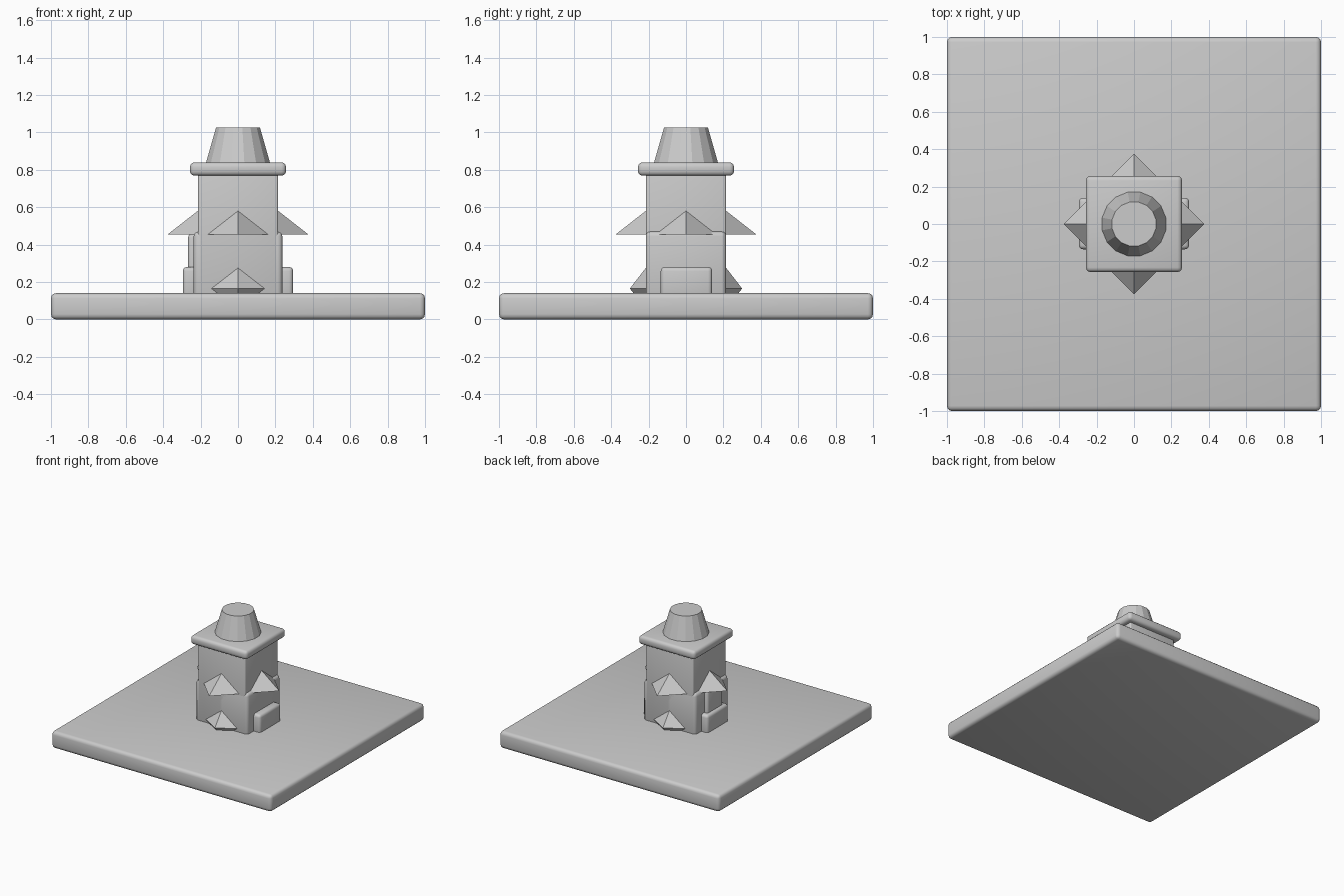
import bpy, bmesh, math
from mathutils import Matrix

if "Cube" in bpy.data.objects:
    bpy.data.objects.remove(bpy.data.objects["Cube"])


def finish(name, bm, smooth=False):
    mesh = bpy.data.meshes.new(name)
    bmesh.ops.recalc_face_normals(bm, faces=bm.faces)
    bm.to_mesh(mesh)
    bm.free()
    obj = bpy.data.objects.new(name, mesh)
    bpy.context.collection.objects.link(obj)
    if smooth:
        bpy.ops.object.select_all(action='DESELECT')
        obj.select_set(True)
        bpy.context.view_layer.objects.active = obj
        bpy.ops.object.shade_smooth_by_angle(angle=math.radians(35))
    return obj


def rounded_box(name, x, y, z, bevel):
    """Box spanning the (min, max) ranges with rounded edges."""
    bm = bmesh.new()
    bmesh.ops.create_cube(bm, size=1)
    for v in bm.verts:
        v.co = [sum(r) / 2 + c * (r[1] - r[0]) for c, r in zip(v.co, (x, y, z))]
    bmesh.ops.bevel(bm, geom=bm.edges[:], offset=bevel, segments=3,
                    profile=0.5, affect='EDGES')
    return finish(name, bm, True)


def cone(name, sides, r1, r2, z1, z2, turn=0):
    bm = bmesh.new()
    bmesh.ops.create_cone(bm, cap_ends=True, segments=sides, radius1=r1,
                          radius2=r2, depth=z2 - z1,
                          matrix=Matrix.Translation((0, 0, (z1 + z2) / 2))
                          @ Matrix.Rotation(turn, 4, 'Z'))
    return finish(name, bm)


def diamond(name, half_width, half_depth, half_height):
    bm = bmesh.new()
    ring = [bm.verts.new(p) for p in ((half_width, 0, 0), (0, half_depth, 0),
                                      (-half_width, 0, 0), (0, -half_depth, 0))]
    for h in (half_height, -half_height):
        tip = bm.verts.new((0, 0, h))
        for i in range(4):
            bm.faces.new((ring[i], ring[(i + 1) % 4], tip))
    return finish(name, bm)


# Ground slab
rounded_box("base_slab", (-1, 1), (-1, 1), (0, 0.14), 0.028)

# Tower body, wider lower storey and overhanging cap
rounded_box("tower", (-0.215, 0.215), (-0.215, 0.215), (0.1, 0.8), 0.012)
rounded_box("lower_storey", (-0.237, 0.237), (-0.215, 0.215), (0.1, 0.47), 0.025)
rounded_box("roof_cap", (-0.257, 0.257), (-0.257, 0.257), (0.768, 0.84), 0.025)

# Tapered chimney
cone("chimney", 16, 0.175, 0.12, 0.835, 1.025, math.pi / 16)

# Side blocks and the door on the left
rounded_box("right_step", (0.2, 0.295), (-0.135, 0.14), (0.1, 0.28), 0.022)
rounded_box("left_step", (-0.295, -0.2), (-0.135, 0.14), (0.1, 0.28), 0.022)
rounded_box("door", (-0.267, -0.2), (-0.1, 0.1), (0.1, 0.455), 0.018)

# Pointed awnings and low diamonds on each wall
for i, side in enumerate(("front", "right", "back", "left")):
    a = (i - 1) * math.pi / 2
    dx, dy = math.cos(a), math.sin(a)
    awning = cone(side + "_awning", 4, 0.16, 0, 0.455, 0.58)
    awning.location = (0.215 * dx, 0.215 * dy, 0)
    on_x = i % 2
    low = diamond(side + "_low_diamond", 0.16 if on_x else 0.142,
                  0.06 if on_x else 0.085, 0.11)
    wall = 0.225 if on_x else 0.215
    low.location = (wall * dx, wall * dy, 0.165)
    low.rotation_euler.z = a + math.pi / 2
